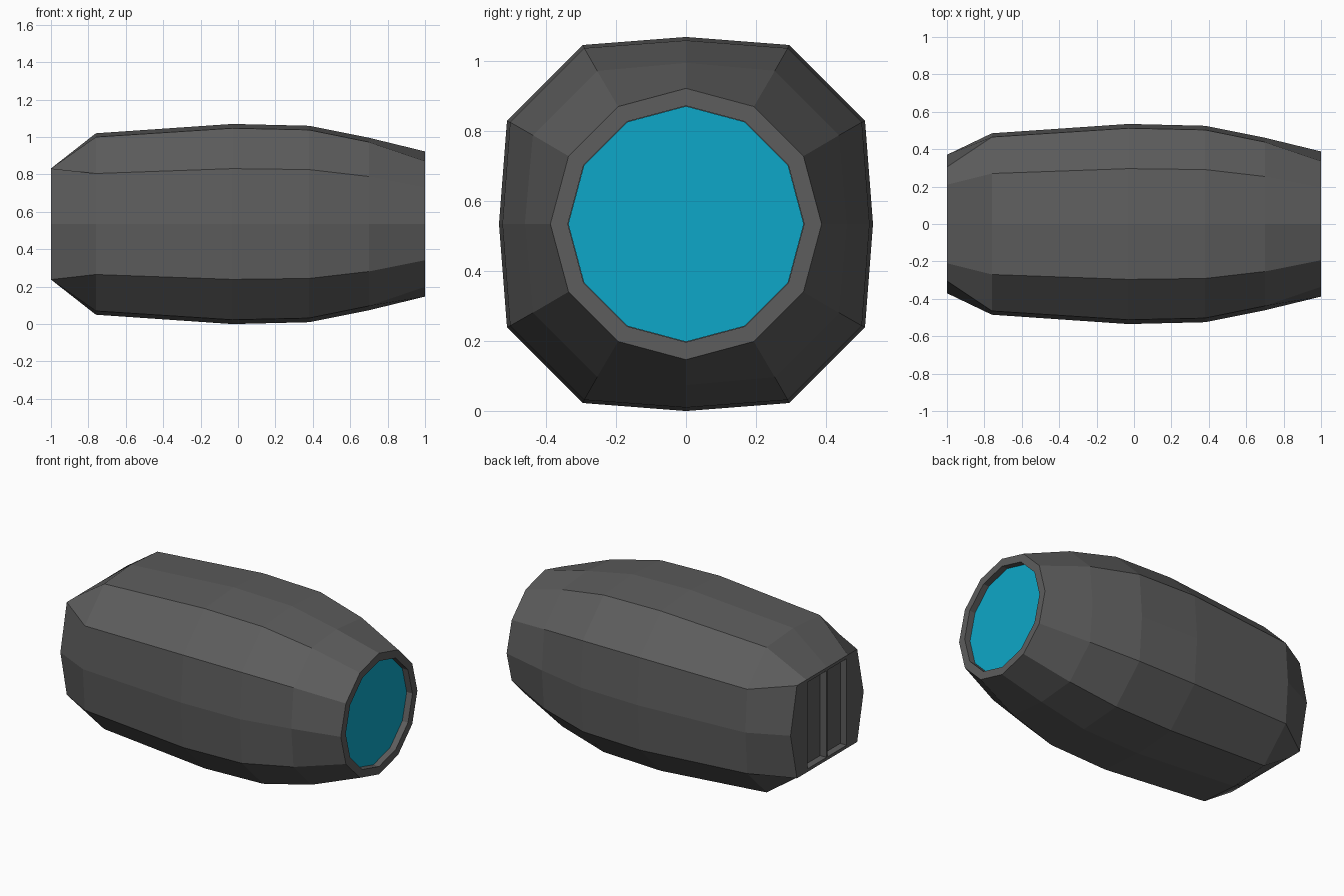
import bpy, bmesh
from math import sin, cos, pi
from mathutils import Matrix, Vector

if "Cube" in bpy.data.objects:
    bpy.data.objects.remove(bpy.data.objects["Cube"])

CZ = 0.535  # axis height


def material(name, color):
    m = bpy.data.materials.new(name)
    m.diffuse_color = color
    m.use_nodes = True
    m.node_tree.nodes["Principled BSDF"].inputs["Base Color"].default_value = m.diffuse_color
    return m


def soft_square(axis, a, b):
    """Quarter of a squarish twelve-sided section, as (y, z)."""
    return [(axis, 0), (a, b), (b, a), (0, axis)]


def regular(r):
    return [(r * cos(i * pi / 6), r * sin(i * pi / 6)) for i in range(4)]


def full_ring(quarter):
    half = quarter + [(-y, z) for y, z in reversed(quarter[:-1])]
    return half + [(y, -z) for y, z in reversed(half[1:-1])]


def loft(name, sections, mat):
    bm = bmesh.new()
    rings = [[bm.verts.new((x, y, CZ + z)) for y, z in full_ring(q)]
             for x, q in sections]
    for r0, r1 in zip(rings, rings[1:]):
        n = len(r0)
        for i in range(n):
            j = (i + 1) % n
            bm.faces.new((r0[i], r0[j], r1[j], r1[i]))
    bm.faces.new(rings[0])
    bm.faces.new(rings[-1])
    return finish(name, bm, mat)


def finish(name, bm, mat):
    bmesh.ops.recalc_face_normals(bm, faces=bm.faces)
    me = bpy.data.meshes.new(name)
    bm.to_mesh(me)
    bm.free()
    me.materials.append(mat)
    ob = bpy.data.objects.new(name, me)
    bpy.context.collection.objects.link(ob)
    return ob


grey = material("dark_grey", (0.11, 0.11, 0.11, 1))
blue = material("blue_glow", (0.004, 0.39, 0.58, 1))

# Barrel-shaped shell, flattened at the rear, recessed round mouth at the front
shell = loft("shell", [
    (-1.00, [(0.37, 0), (0.305, 0.297), (0.21, 0.297), (0, 0.297)]),
    (-0.76, soft_square(0.485, 0.465, 0.27)),
    (-0.03, soft_square(0.535, 0.512, 0.296)),
    (0.38, soft_square(0.525, 0.503, 0.291)),
    (0.70, soft_square(0.461, 0.438, 0.254)),
    (1.00, regular(0.388)),
    (1.00, regular(0.338)),
    (0.95, regular(0.338)),
], grey)

# Two tall vent recesses in the rear face
bm = bmesh.new()
for side in (-1, 1):
    bmesh.ops.create_cube(bm, size=1, matrix=Matrix.LocRotScale(
        Vector((-1.0, side * 0.102, CZ)), None, Vector((0.09, 0.193, 0.555))))
cutter = finish("vent_cutter", bm, grey)
cutter.hide_render = True
mod = shell.modifiers.new("vents", 'BOOLEAN')
mod.operation = 'DIFFERENCE'
mod.solver = 'EXACT'
mod.object = cutter
bpy.context.view_layer.objects.active = shell
bpy.ops.object.modifier_apply(modifier=mod.name)
bpy.data.objects.remove(cutter)

# Blue disc inside the mouth
loft("front_disc", [(0.945, regular(0.337)), (0.96, regular(0.337))], blue)
